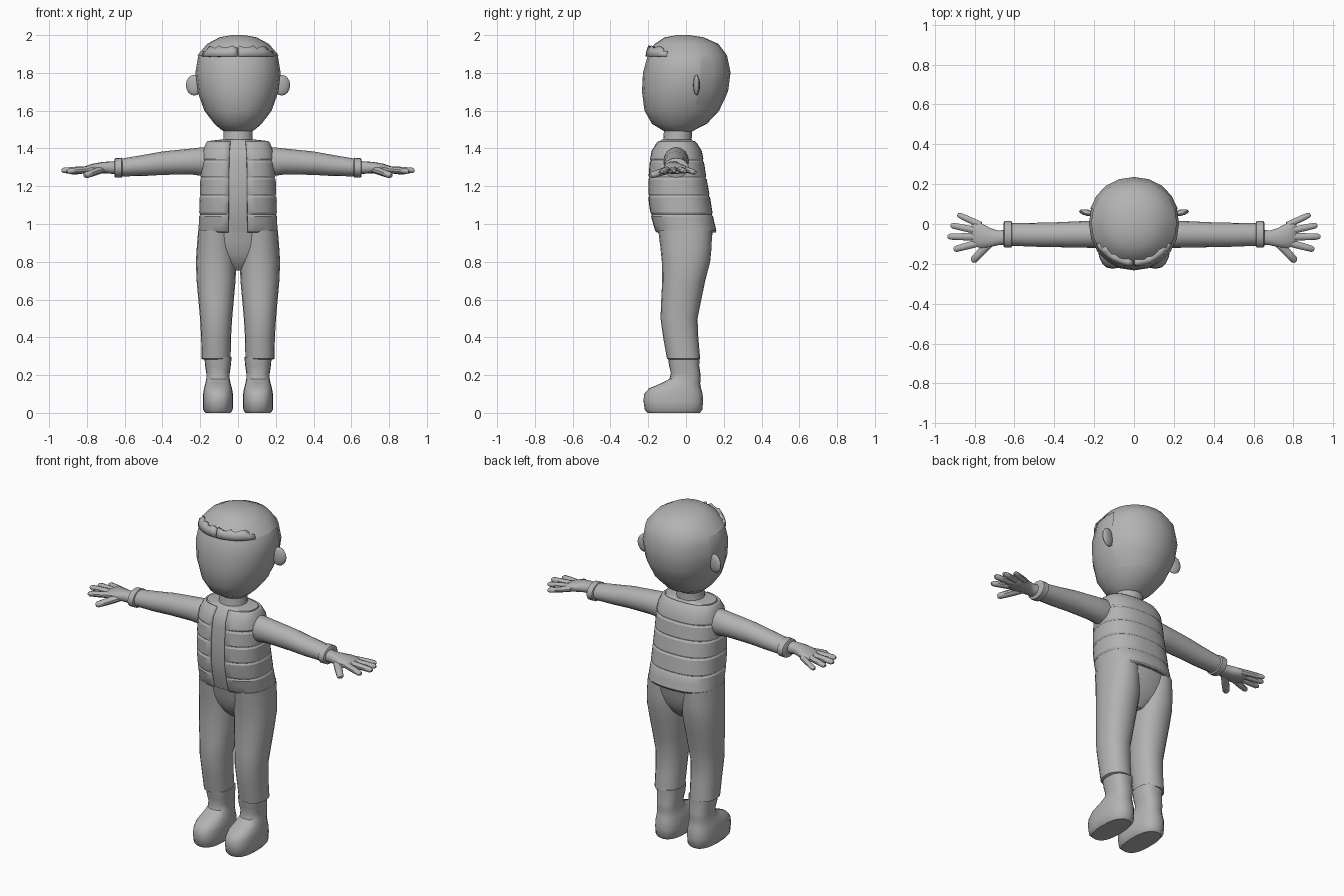
import bpy
import bmesh
import math
from mathutils import Vector, Matrix

cube = bpy.data.objects.get("Cube")
if cube:
    bpy.data.objects.remove(cube, do_unlink=True)

grey = bpy.data.materials.new("plain grey")
grey.use_nodes = True
tone = (0.45, 0.45, 0.45, 1)
grey.diffuse_color = tone
grey.node_tree.nodes["Principled BSDF"].inputs["Base Color"].default_value = tone


def finish(name, bm, mirror=False, thick=0, angle=38):
    mesh = bpy.data.meshes.new(name)
    bm.to_mesh(mesh)
    bm.free()
    mesh.materials.append(grey)
    obj = bpy.data.objects.new(name, mesh)
    bpy.context.collection.objects.link(obj)
    bpy.ops.object.select_all(action="DESELECT")
    obj.select_set(True)
    bpy.context.view_layer.objects.active = obj
    bpy.ops.object.shade_smooth_by_angle(angle=math.radians(angle))
    if thick:
        mod = obj.modifiers.new("thickness", "SOLIDIFY")
        mod.thickness = thick
        mod.offset = -1
    if mirror:
        obj.modifiers.new("mirror", "MIRROR")
    return obj


def loft(sections, axis=(0, 0, 1), n=20, power=2.0, gap=0):
    """Skin rounded rings (x, y, z, a, b); gap opens the front by that many degrees each side."""
    d = Vector(axis).normalized()
    u = Vector((1, 0, 0)) if abs(d.z) > 0.9 else Vector((0, 0, 1)).cross(d).normalized()
    v = d.cross(u)
    bm = bmesh.new()
    rings = []
    span = math.radians(360 - 2 * gap)
    for x, y, z, a, b in sections:
        ring = []
        for i in range(n):
            t = math.radians(gap - 90) + span * i / (n - 1 if gap else n)
            c, s = math.cos(t), math.sin(t)
            p = u * math.copysign(abs(c) ** (2 / power), c) * a
            p += v * math.copysign(abs(s) ** (2 / power), s) * b
            ring.append(bm.verts.new(Vector((x, y, z)) + p))
        rings.append(ring)
    for low, high in zip(rings, rings[1:]):
        for i in range(n - 1 if gap else n):
            j = (i + 1) % n
            bm.faces.new((low[i], low[j], high[j], high[i]))
    if not gap:
        bm.faces.new(rings[0][::-1])
        bm.faces.new(rings[-1])
    return bm


def sample(profile, z):
    """Interpolate a (y, z, a, b) profile at height z."""
    for p, q in zip(profile, profile[1:]):
        if z <= q[1] + 1e-6:
            f = (z - p[1]) / (q[1] - p[1])
            return [m + (k - m) * f for m, k in zip(p, q)]
    return list(profile[-1])


def stacked(profile, x=0):
    return [(x, *p) for p in profile]


# Head
head = [(-.04, 1.475, .05, .05), (-.04, 1.5, .09, .09), (-.035, 1.53, .125, .145),
        (-.022, 1.6, .178, .198), (-.007, 1.7, .214, .226), (.002, 1.8, .226, .23),
        (.005, 1.89, .211, .208), (.003, 1.95, .16, .165), (-.01, 1.985, .095, .1),
        (-.015, 1.997, .03, .03)]
finish("head", loft(stacked(head), power=2.1))

# Hair shell: crown plus the back of the head
levels = [1.58, 1.65, 1.7, 1.75, 1.8, 1.85, 1.89, 1.95, 1.985, 1.997]
rings = []
for z in levels:
    y, _, a, b = sample(head, z)
    rings.append((0, y, z + .003, a + .004, b + .004))
hair = loft(rings, power=2.1)
skin = [f for f in hair.faces
        if f.calc_center_median().z < 1.895 and f.calc_center_median().y < .06
        or f.normal.z < -.95 or len(f.verts) > 4 and f.calc_center_median().z < 1.7]
bmesh.ops.delete(hair, geom=skin, context="FACES")
finish("hair", hair)

# Jagged fringe across the forehead
fringe = loft([(0, 0, 1.888, .215, .215), (0, 0, 1.915, .207, .21), (0, 0, 1.938, .187, .2)],
              n=48, power=2.1, gap=1)
bmesh.ops.delete(fringe, geom=[v for v in fringe.verts if v.co.y > -.1], context="VERTS")
for i, vert in enumerate(fringe.verts):
    if vert.co.z > 1.93:
        vert.co.z += .008 * math.sin(i * 2.3)
finish("fringe", fringe, thick=.03)

# Ears
ear = bmesh.new()
bmesh.ops.create_uvsphere(ear, u_segments=12, v_segments=8, radius=1, matrix=(
    Matrix.Translation((.232, .056, 1.735)) @ Matrix.Rotation(.2, 4, "Z")
    @ Matrix.Diagonal((.045, .016, .055, 1))))
finish("ears", ear, mirror=True)

# Neck
finish("neck", loft(stacked([(-.045, 1.4, .09, .085), (-.045, 1.45, .078, .075),
                             (-.04, 1.52, .078, .075)])))

# Shirt under the vest
torso = [(0, .955, .21, .163), (-.02, 1.03, .207, .165), (-.035, 1.12, .204, .166),
         (-.046, 1.24, .2, .155), (-.05, 1.34, .195, .143), (-.05, 1.39, .187, .133),
         (-.05, 1.44, .165, .1)]
shirt = [(0, y, z, a - .014, b - .014) for y, z, a, b in torso]
shirt.append((0, -.048, 1.447, .09, .08))
finish("shirt", loft(shirt, n=28, power=2.5))

# Quilted vest, open along the front
seams = [.955, 1.05, 1.15, 1.245, 1.335, 1.44]
quilt = []
for low, high in zip(seams, seams[1:]):
    for z, inset in ((low + .001, .005), (low + .01, 0), ((low + high) / 2, 0),
                     (high - .01, 0), (high - .001, .005)):
        y, _, a, b = sample(torso, z)
        quilt.append((0, y, z, a - inset, b - inset))
finish("vest", loft(quilt, n=33, power=2.5, gap=10), thick=.02, angle=25)

# Sleeves and cuffs
X = (1, 0, 0)
finish("sleeves", loft([(.13, -.052, 1.335, .06, .065), (.19, -.052, 1.33, .068, .076),
                        (.25, -.052, 1.331, .067, .068), (.4, -.054, 1.322, .062, .062),
                        (.5, -.054, 1.31, .06, .056), (.62, -.052, 1.299, .057, .047)],
                       X, 16), mirror=True)
finish("cuffs", loft([(.612, -.052, 1.298, .058, .046), (.616, -.052, 1.298, .067, .053),
                      (.65, -.052, 1.297, .067, .052), (.655, -.052, 1.297, .058, .044)],
                     X, 16), mirror=True)

# Hands
finish("palms", loft([(.645, -.066, 1.298, .04, .035), (.68, -.07, 1.299, .037, .032),
                      (.72, -.068, 1.298, .048, .03), (.77, -.058, 1.292, .064, .027),
                      (.8, -.053, 1.287, .062, .022), (.815, -.052, 1.284, .05, .014)],
                     X, 14, 2.3), mirror=True)
digits = {"little_fingers": ((.77, -.005, 1.29), (.885, .048, 1.272), .017),
          "ring_fingers": ((.78, -.035, 1.29), (.92, -.006, 1.28), .018),
          "middle_fingers": ((.78, -.065, 1.29), (.935, -.063, 1.283), .019),
          "index_fingers": ((.77, -.092, 1.29), (.905, -.128, 1.278), .019),
          "thumbs": ((.715, -.085, 1.29), (.812, -.188, 1.256), .022)}
for name, (base, tip, r) in digits.items():
    base, tip = Vector(base), Vector(tip)
    steps = ((0, 1), (.35, 1), (.65, .95), (.92, .85), (1, .45))
    finish(name, loft([(*base.lerp(tip, f), r * s, r * s * .9) for f, s in steps],
                      tip - base, 10), mirror=True)

# Trousers
finish("hips", loft(stacked([(0, .755, .03, .05), (0, .79, .12, .085), (0, .84, .2, .112),
                             (0, .9, .205, .13), (0, .97, .2, .145)]), n=24, power=2.3))
leg = [(-.013, .283, .07, .08), (-.013, .287, .077, .088), (-.028, .4, .079, .093),
       (-.037, .5, .085, .098), (-.025, .6, .094, .106), (-.012, .7, .103, .114),
       (0, .8, .107, .128), (0, .88, .102, .136), (-.005, .965, .095, .142)]
trousers = loft(stacked(leg, .116), n=20, power=2.2)
for vert in trousers.verts:
    vert.co.x = max(vert.co.x, .004)
finish("trouser_legs", trousers, mirror=True)

# Boots
boot = [(-.065, 0, .066, .138), (-.066, .015, .078, .152), (-.067, .06, .08, .158),
        (-.067, .1, .079, .155), (-.058, .13, .074, .138), (-.03, .155, .067, .105),
        (-.005, .18, .062, .083), (-.002, .21, .062, .078), (-.01, .25, .068, .08),
        (-.012, .295, .072, .083)]
finish("boots", loft(stacked(boot, .106), n=20, power=2.5), mirror=True)
